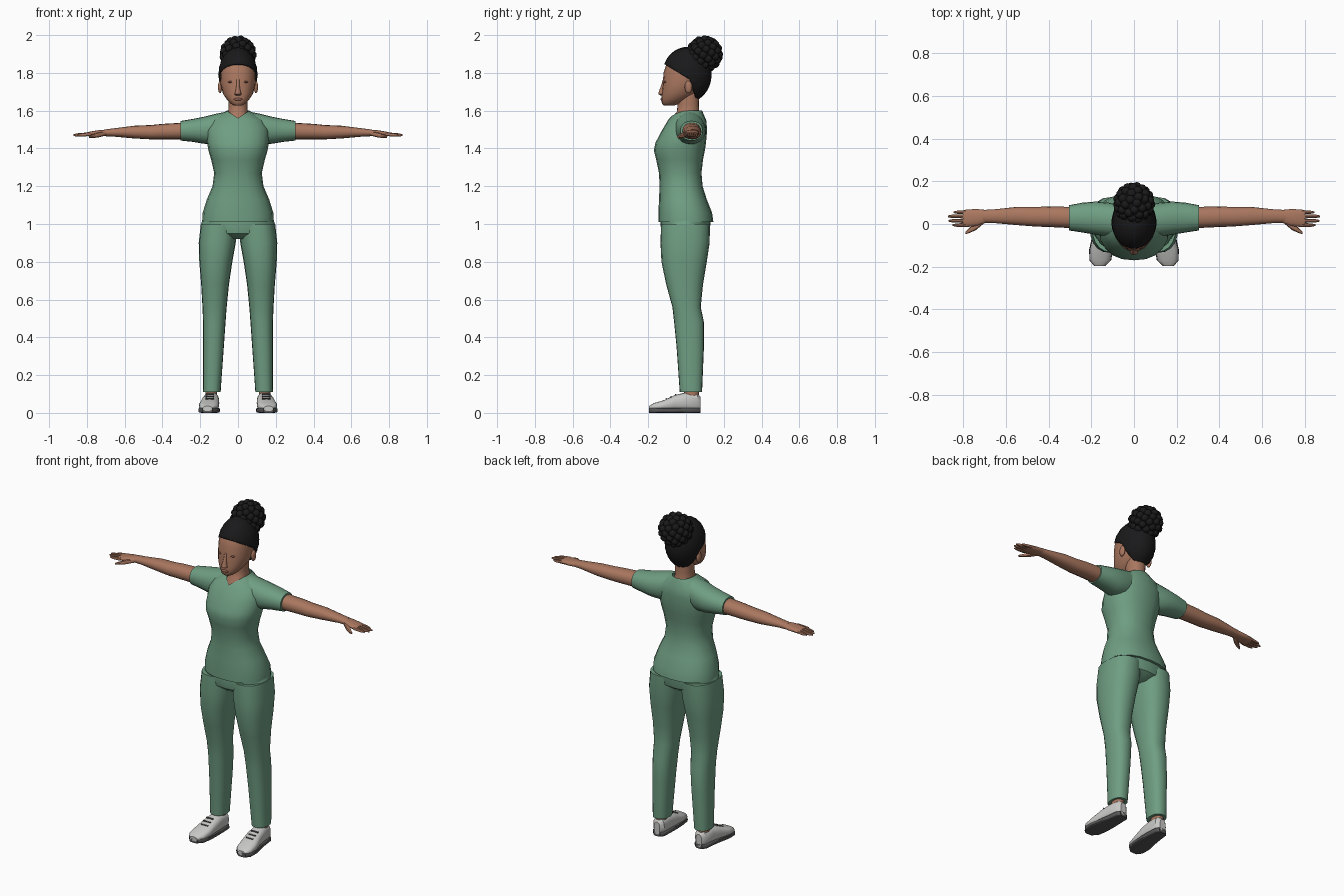
import bpy, bmesh, math
from mathutils import Matrix, Vector

default = bpy.data.objects.get("Cube")
if default:
    bpy.data.objects.remove(default, do_unlink=True)


def material(name, r, g, b):
    m = bpy.data.materials.new(name)
    m.use_nodes = True
    m.diffuse_color = (r, g, b, 1)
    m.node_tree.nodes["Principled BSDF"].inputs["Base Color"].default_value = (r, g, b, 1)
    return m


GREEN = material("green_cloth", .16, .34, .225)
SKIN = material("brown_skin", .40, .185, .115)
LIP = material("lip_brown", .29, .12, .085)
HAIR = material("black_hair", .01, .01, .011)
WHITE = material("shoe_white", .58, .58, .57)
GREY = material("sole_grey", .09, .09, .09)


def finish(bm, name, mat, mirror=False, angle=40):
    """Turn a bmesh into a smooth object, mirrored left to right if asked."""
    bmesh.ops.recalc_face_normals(bm, faces=bm.faces[:])
    me = bpy.data.meshes.new(name)
    bm.to_mesh(me)
    bm.free()
    me.materials.append(mat)
    me.shade_smooth()
    me.set_sharp_from_angle(angle=math.radians(angle))
    ob = bpy.data.objects.new(name, me)
    bpy.context.collection.objects.link(ob)
    if mirror:
        mod = ob.modifiers.new("mirror", 'MIRROR')
        mod.use_mirror_merge = False
    return ob


def loft(name, mat, axis, rows, power=2.2, seg=20, top=True, mirror=False, shape=None):
    """Skin rounded sections (position, low a, high a, low b, high b) along an axis."""
    bm = bmesh.new()
    rings = []
    for i, (t, a0, a1, b0, b1) in enumerate(rows):
        ring = []
        for k in range(seg):
            ang = math.tau * k / seg
            c, s = math.cos(ang), math.sin(ang)
            a = (a0 + a1) / 2 + (a1 - a0) / 2 * math.copysign(abs(c) ** (2 / power), c)
            b = (b0 + b1) / 2 + (b1 - b0) / 2 * math.copysign(abs(s) ** (2 / power), s)
            p = Vector({'X': (t, a, b), 'Y': (a, t, b), 'Z': (a, b, t)}[axis])
            if shape and i == len(rows) - 1:
                p = shape(p)
            ring.append(bm.verts.new(p))
        rings.append(ring)
    for lo, hi in zip(rings, rings[1:]):
        for k in range(seg):
            n = (k + 1) % seg
            bm.faces.new((lo[k], lo[n], hi[n], hi[k]))
    bm.faces.new(rings[0])
    if top:
        bm.faces.new(rings[-1])
    return finish(bm, name, mat, mirror)


def upright(name, mat, rows, **kw):
    """Centred vertical loft from (height, half width, front, back)."""
    return loft(name, mat, 'Z', [(z, -h, h, f, b) for z, h, f, b in rows], **kw)


def ball(name, mat, loc, radii, mirror=False):
    bm = bmesh.new()
    mx = Matrix.Translation(loc) @ Matrix.Diagonal((*radii, 1))
    bmesh.ops.create_uvsphere(bm, u_segments=16, v_segments=10, radius=1, matrix=mx)
    return finish(bm, name, mat, mirror)


# Tunic with a V neckline
def v_neck(p):
    if p.y < 0:
        dip = max(0, 1 - abs(p.x) / .06)
        p.z -= .04 * dip
        p.y -= .038 * dip
    return p


upright("tunic", GREEN, [
    (1.01, .19, -.146, .145), (1.06, .187, -.146, .138), (1.13, .165, -.143, .11),
    (1.2, .135, -.14, .088), (1.27, .126, -.143, .082), (1.34, .142, -.158, .09),
    (1.39, .157, -.17, .1), (1.43, .163, -.162, .106), (1.5, .165, -.125, .112),
    (1.55, .14, -.095, .107), (1.6, .06, -.05, .085)],
    power=2.3, top=False, shape=v_neck)
loft("sleeve", GREEN, 'X', [
    (.06, -.05, .09, 1.45, 1.595), (.12, -.06, .1, 1.42, 1.583), (.18, -.05, .105, 1.425, 1.568),
    (.24, -.04, .1, 1.435, 1.556), (.305, -.03, .088, 1.442, 1.545)], mirror=True)

# Trousers
upright("trouser_hips", GREEN, [
    (.92, .05, -.09, .08), (.95, .17, -.128, .12), (1, .196, -.136, .13), (1.04, .18, -.13, .13)])
loft("trouser_leg", GREEN, 'Z', [
    (1, .005, .197, -.132, .127), (.9, .012, .208, -.135, .125), (.8, .03, .205, -.13, .11),
    (.68, .048, .195, -.105, .09), (.56, .06, .188, -.072, .078), (.48, .066, .185, -.063, .095),
    (.35, .075, .185, -.05, .095), (.11, .092, .185, -.033, .085)], power=2.4, mirror=True)

# Ankles and shoes
loft("ankle", SKIN, 'Z', [(.05, .11, .172, -.01, .068), (.14, .11, .172, -.01, .068)], mirror=True)
outline = [(.078, .118, .162, .085), (.06, .1, .18, .103), (0, .097, .187, .108),
           (-.06, .096, .197, .094), (-.12, .098, .21, .066), (-.17, .107, .209, .052),
           (-.196, .135, .188, .036)]
loft("shoe_upper", WHITE, 'Y', [(y, a + .003, b - .003, .01, h) for y, a, b, h in outline],
     power=2.6, mirror=True)
loft("shoe_sole", GREY, 'Y', [(y, a, b, 0, .028) for y, a, b, h in outline], power=5, mirror=True)
for i in range(3):
    bm = bmesh.new()
    mx = (Matrix.Translation((.15, -.055 - .024 * i, .097 - .0115 * i))
          @ Matrix.Rotation(math.radians(26), 4, 'X') @ Matrix.Diagonal((.045, .007, .007, 1)))
    bmesh.ops.create_cube(bm, size=1, matrix=mx)
    finish(bm, f"shoelace_{i + 1}", GREY, True)

# Arms and hands
loft("arm", SKIN, 'X', [
    (.28, -.02, .08, 1.448, 1.537), (.4, -.014, .082, 1.448, 1.53), (.46, -.012, .08, 1.448, 1.524),
    (.55, -.005, .08, 1.453, 1.52), (.66, .005, .068, 1.463, 1.506),
    (.71, .006, .066, 1.465, 1.5)], seg=16, mirror=True)
loft("palm", SKIN, 'X', [
    (.695, .006, .066, 1.466, 1.5), (.735, -.01, .07, 1.463, 1.497),
    (.785, -.014, .068, 1.463, 1.489), (.8, -.012, .064, 1.466, 1.485)], seg=16, mirror=True)
for i, (y, tip) in enumerate([(-.005, .85), (.015, .868), (.036, .872), (.055, .845)]):
    loft(f"finger_{i + 1}", SKIN, 'X', [
        (.78, y - .01, y + .01, 1.466, 1.486), (tip - .02, y - .008, y + .008, 1.463, 1.48),
        (tip, y - .004, y + .004, 1.466, 1.475)], seg=8, mirror=True)
loft("thumb", SKIN, 'X', [
    (.7, .005, .03, 1.468, 1.492), (.74, -.028, .01, 1.458, 1.485),
    (.77, -.042, -.018, 1.455, 1.474), (.79, -.048, -.036, 1.456, 1.466)], seg=8, mirror=True)

# Neck and head
upright("neck", SKIN, [
    (1.5, .07, -.09, .08), (1.555, .065, -.082, .08), (1.595, .052, -.048, .07),
    (1.63, .05, -.045, .068), (1.72, .052, -.045, .07)])
upright("head", SKIN, [
    (1.628, .022, -.118, -.06), (1.638, .04, -.128, -.03), (1.66, .06, -.13, .01),
    (1.69, .08, -.128, .05), (1.74, .092, -.123, .09), (1.8, .094, -.119, .112),
    (1.86, .084, -.1, .09), (1.91, .048, -.055, .06)])
upright("nose", SKIN, [
    (1.68, .012, -.134, -.11), (1.687, .018, -.147, -.11), (1.7, .014, -.145, -.11),
    (1.73, .009, -.133, -.11), (1.765, .008, -.123, -.11)], seg=10)
ball("ear", SKIN, (.095, .013, 1.725), (.011, .02, .033), True)
ball("eyelid", LIP, (.036, -.106, 1.752), (.017, .012, .006), True)
ball("lips", LIP, (0, -.123, 1.66), (.024, .012, .008))

# Hair cap: ridged rows running front to back, trimmed along the hairline
bm = bmesh.new()
bmesh.ops.create_uvsphere(bm, u_segments=48, v_segments=24, radius=1)
for v in bm.verts:
    column = round(math.atan2(v.co.y, v.co.x) / math.tau * 48)
    ridge = .975 if column % 2 else 1
    x, y, z = v.co
    v.co = (x * .105 * ridge, .005 + z * .13, 1.79 + y * .147 * ridge)
corner = Vector((0, .02, 1.765))
edges = [Vector((0, .085, .14)), Vector((0, .125, .04))]
for normal in edges:
    bmesh.ops.bisect_plane(bm, geom=bm.verts[:] + bm.edges[:] + bm.faces[:],
                           plane_co=corner, plane_no=normal)
bare = [f for f in bm.faces
        if all((f.calc_center_median() - corner).dot(n) < 0 for n in edges)]
bmesh.ops.delete(bm, geom=bare, context='FACES')
cap = finish(bm, "hair_cap", HAIR)
rim = cap.modifiers.new("thickness", 'SOLIDIFY')
rim.thickness = .01
rim.offset = -1

# Curly bun: small curls spread over a core
centre = Vector((0, .098, 1.9))
ball("bun_core", HAIR, centre, (.083, .083, .083))
bm = bmesh.new()
count = 64
for i in range(count):
    h = 1 - 2 * (i + .5) / count
    ang = i * math.pi * (3 - math.sqrt(5))
    r = math.sqrt(1 - h * h)
    spot = centre + .078 * Vector((r * math.cos(ang), r * math.sin(ang), h))
    bmesh.ops.create_icosphere(bm, subdivisions=2, radius=.022, matrix=Matrix.Translation(spot))
finish(bm, "bun_curls", HAIR)
